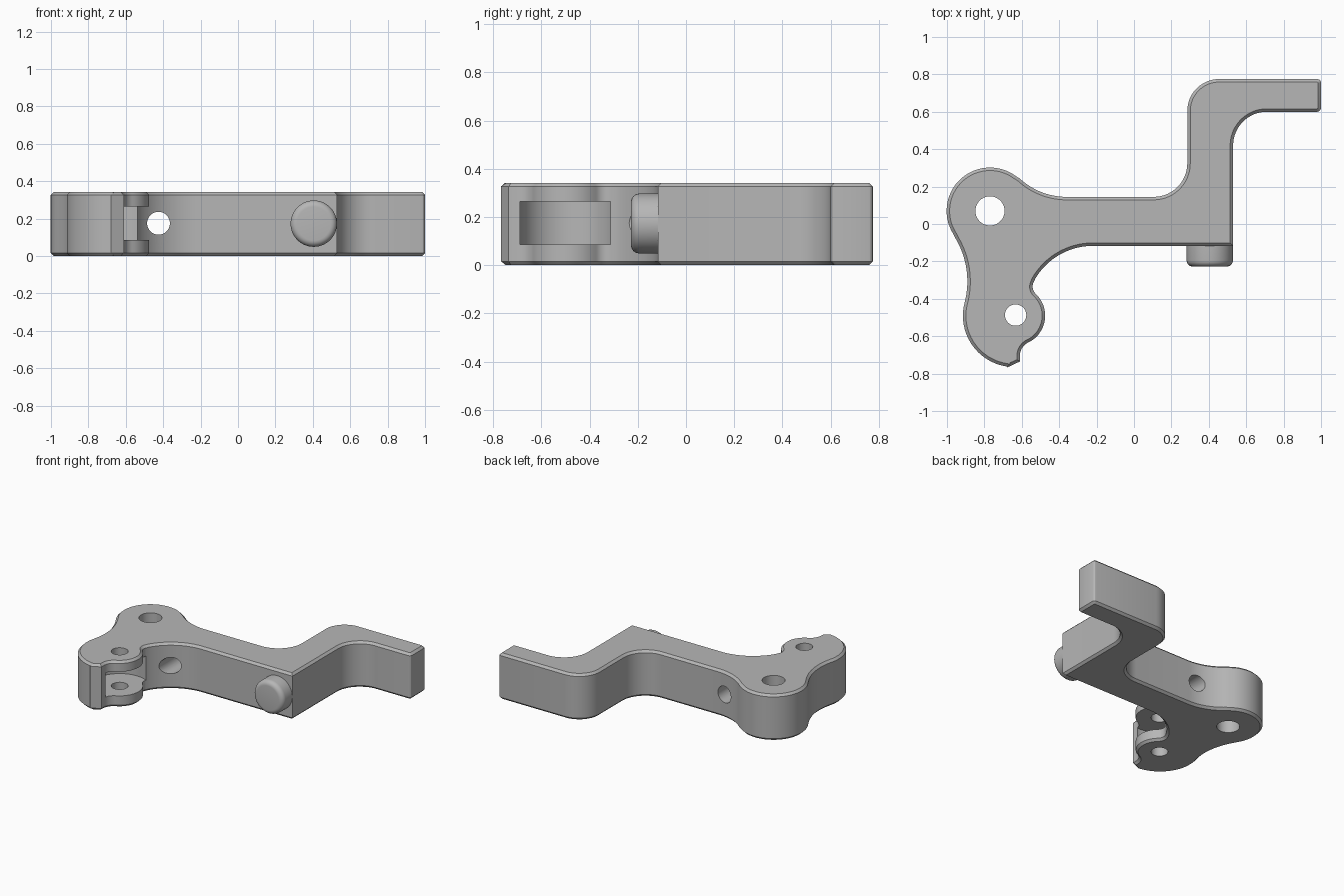
import bpy, bmesh
from math import cos, sin, pi, radians

cube = bpy.data.objects.get("Cube")
if cube:
    bpy.data.objects.remove(cube)

HEIGHT = 0.342
CHAMFER = 0.016

grey = bpy.data.materials.new("plain grey")
grey.use_nodes = True
colour = (0.47, 0.47, 0.47, 1)
grey.diffuse_color = colour
grey.node_tree.nodes["Principled BSDF"].inputs["Base Color"].default_value = colour


def arc(cx, cy, r, start, end, step=6):
    """Points along an arc, angles in degrees."""
    n = max(3, round(abs(end - start) / step))
    angles = [radians(start + (end - start) * i / n) for i in range(n + 1)]
    return [(cx + r * cos(a), cy + r * sin(a)) for a in angles]


def add_object(name, bm):
    mesh = bpy.data.meshes.new(name)
    bmesh.ops.recalc_face_normals(bm, faces=bm.faces)
    bm.to_mesh(mesh)
    bm.free()
    mesh.materials.append(grey)
    obj = bpy.data.objects.new(name, mesh)
    bpy.context.collection.objects.link(obj)
    return obj


def activate(obj):
    bpy.ops.object.select_all(action="DESELECT")
    obj.select_set(True)
    bpy.context.view_layer.objects.active = obj


def cut_cylinder(target, r, depth, location, rotation=(0, 0, 0)):
    bpy.ops.mesh.primitive_cylinder_add(vertices=64, radius=r, depth=depth,
                                        location=location, rotation=rotation)
    cutter = bpy.context.object
    cutter.hide_render = True
    cutter.data.materials.append(grey)
    activate(target)
    mod = target.modifiers.new("cut", "BOOLEAN")
    mod.operation = "DIFFERENCE"
    mod.solver = "EXACT"
    mod.object = cutter
    bpy.ops.object.modifier_apply(modifier=mod.name)
    bpy.data.objects.remove(cutter)


# Lever outline, counter-clockwise from the hooked tip
outline = [(-0.61, -0.735)]
outline += arc(-0.53, -0.705, 0.08, 180, 116)          # notch beside the tip
outline += arc(-0.635, -0.49, 0.16, -64, 46.9)[1:]     # pivot knuckle
outline += arc(-0.49, -0.335, 0.052, 226.9, 152.6)[1:] # neck
outline += arc(-0.22, -0.475, 0.358, 152.6, 90, 3)[1:] # sweep into the bar
outline += [(0.53, -0.117)]
outline += arc(0.71, 0.42, 0.18, 180, 90)              # inside of the upper bend
outline += arc(0.98, 0.62, 0.02, -90, 0, 30)
outline += arc(0.98, 0.755, 0.02, 0, 90, 30)
outline += arc(0.455, 0.605, 0.17, 90, 180)            # outside of the upper bend
outline += arc(0.105, 0.325, 0.18, 0, -90)             # lower bend
outline += arc(-0.36, 0.515, 0.37, 270, 227.3, 3)      # sweep into the boss
outline += arc(-0.77, 0.07, 0.232, 47.3, 213.4)[1:]    # large boss
outline += arc(-1.341, -0.307, 0.45, 33.4, -14.6, 3)[1:]
outline += arc(-0.64, -0.49, 0.275, 165.4, 261.7)[1:]  # rounded jaw
outline += [(-0.68, -0.768)]

# Extruded lever body with chamfered top and bottom rims
bm = bmesh.new()
base = bm.faces.new([bm.verts.new((x, y, 0)) for x, y in outline])
top = bmesh.ops.extrude_face_region(bm, geom=[base])["geom"]
bmesh.ops.translate(bm, vec=(0, 0, HEIGHT),
                    verts=[v for v in top if isinstance(v, bmesh.types.BMVert)])
bmesh.ops.recalc_face_normals(bm, faces=bm.faces)
rims = [e for e in bm.edges if abs(e.verts[0].co.z - e.verts[1].co.z) < 0.001]
bmesh.ops.bevel(bm, geom=rims, offset=CHAMFER, segments=1, affect="EDGES")
lever = add_object("lever_body", bm)

# Jaw slot, pivot holes and cross hole
mid = HEIGHT / 2
cut_cylinder(lever, 0.2, 0.18, (-0.63, -0.49, 0.175))
cut_cylinder(lever, 0.078, 1, (-0.77, 0.07, mid))
cut_cylinder(lever, 0.057, 1, (-0.633, -0.487, mid))
cut_cylinder(lever, 0.061, 1.2, (-0.425, 0, 0.175), (pi / 2, 0, 0))

# Round stop button with a rolled front rim
profile = [(0, -0.1), (0.124, -0.1)]
profile += [(r, y) for r, y in arc(0.09, -0.194, 0.034, 0, -90, 15)] + [(0, -0.228)]
bm = bmesh.new()
verts = [bm.verts.new((r, y, 0)) for r, y in profile]
edges = [bm.edges.new(pair) for pair in zip(verts, verts[1:])]
bmesh.ops.spin(bm, geom=verts + edges, cent=(0, 0, 0), axis=(0, 1, 0),
               angle=2 * pi, steps=64)
bmesh.ops.remove_doubles(bm, verts=bm.verts, dist=0.0005)
button = add_object("stop_button", bm)
button.location = (0.405, 0, 0.173)

for obj in (lever, button):
    activate(obj)
    bpy.ops.object.shade_smooth_by_angle(angle=radians(28))
